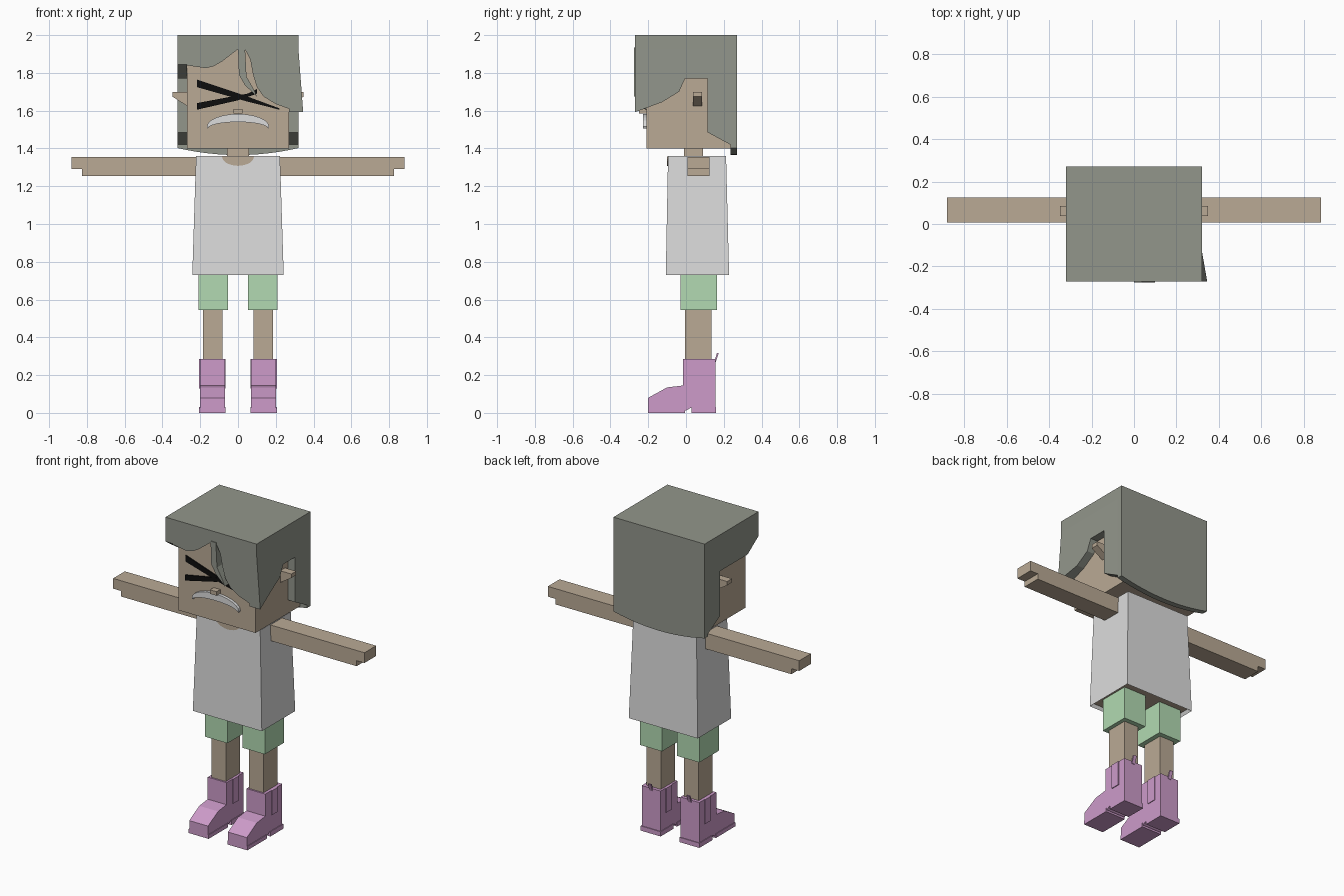
import bpy, bmesh, math

cube = bpy.data.objects.get("Cube")
if cube:
    bpy.data.objects.remove(cube, do_unlink=True)


def material(name, rgb):
    m = bpy.data.materials.new(name)
    m.use_nodes = True
    m.diffuse_color = (*rgb, 1)
    m.node_tree.nodes["Principled BSDF"].inputs["Base Color"].default_value = (*rgb, 1)
    return m


SKIN = material("skin tan", (0.49, 0.40, 0.30))
HAIR = material("hair grey", (0.29, 0.305, 0.26))
SHIRT = material("shirt white", (0.72, 0.72, 0.72))
SHORTS = material("shorts green", (0.445, 0.70, 0.445))
BOOT = material("boot pink", (0.61, 0.33, 0.59))
BLACK = material("eye black", (0.004, 0.004, 0.004))


def finish(name, bm, *mats):
    bmesh.ops.recalc_face_normals(bm, faces=bm.faces[:])
    mesh = bpy.data.meshes.new(name)
    bm.to_mesh(mesh)
    bm.free()
    for m in mats:
        mesh.materials.append(m)
    ob = bpy.data.objects.new(name, mesh)
    bpy.context.collection.objects.link(ob)
    return ob


def prism(name, mat, axis, outline, lo, hi):
    """Extrude an outline along x (y,z points), y (x,z points) or z (x,y points)."""
    bm = bmesh.new()

    def point(p, d):
        return {"x": (d, p[0], p[1]), "y": (p[0], d, p[1]), "z": (p[0], p[1], d)}[axis]

    a = [bm.verts.new(point(p, lo)) for p in outline]
    b = [bm.verts.new(point(p, hi)) for p in outline]
    bm.faces.new(a)
    bm.faces.new(b[::-1])
    for i in range(len(a)):
        j = (i + 1) % len(a)
        bm.faces.new((a[i], a[j], b[j], b[i]))
    return finish(name, bm, mat)


def box(name, mat, x, y, z):
    return prism(name, mat, "z", [(x[0], y[0]), (x[1], y[0]), (x[1], y[1]), (x[0], y[1])], *z)


def span(side, a, b):
    return sorted((side * a, side * b))


# Head, neck, nose
box("head", SKIN, (-0.27, 0.27), (-0.21, 0.235), (1.4, 1.93))
box("neck", SKIN, (-0.057, 0.057), (-0.01, 0.09), (1.34, 1.4))
box("nose", SKIN, (-0.023, 0.023), (-0.248, -0.21), (1.585, 1.61))

# Mouth: downturned crescent
top = [(0.165 * math.cos(t), 1.515 + 0.068 * math.sin(t))
       for t in [math.pi * i / 12 for i in range(13)]]
low = [(0.16 * math.cos(t), 1.505 + 0.035 * math.sin(t))
       for t in [math.pi * i / 12 for i in range(12, -1, -1)]]
prism("mouth", SHIRT, "y", top + low, -0.228, -0.21)

# Crossed tapering eye strokes
prism("eye_stroke_falling", BLACK, "y",
      [(-0.218, 1.765), (-0.218, 1.725), (0.05, 1.648), (0.22, 1.605), (0.22, 1.612), (0.05, 1.675)],
      -0.216, -0.21)
prism("eye_stroke_rising", BLACK, "y",
      [(-0.218, 1.605), (-0.218, 1.64), (0.05, 1.69), (0.1, 1.715), (0.1, 1.69), (0.0, 1.655)],
      -0.218, -0.21)

# Hair cap and front locks
box("hair_top", HAIR, (-0.32, 0.32), (-0.27, 0.27), (1.925, 2.0))
prism("hair_fringe", HAIR, "y",
      [(-0.27, 1.925), (-0.27, 1.84), (-0.17, 1.825), (-0.13, 1.835),
       (-0.085, 1.86), (-0.04, 1.895), (0.0, 1.925)], -0.27, -0.21)
prism("hair_strand", HAIR, "y",
      [(0.0, 1.935), (0.005, 1.79), (0.037, 1.735), (0.1, 1.675),
       (0.085, 1.71), (0.045, 1.78), (0.037, 1.935)], -0.275, -0.225)
prism("hair_sweep", HAIR, "y",
      [(0.037, 1.925), (0.065, 1.87), (0.08, 1.79), (0.1, 1.725), (0.135, 1.675),
       (0.2, 1.635), (0.27, 1.61), (0.27, 1.925)], -0.27, -0.21)

# Hair back with a curved hem
hem = [(0.32 * i / 6, 1.365 + 0.037 * (i / 6) ** 2) for i in range(-6, 7)]
prism("hair_back", HAIR, "y", [(-0.32, 1.925)] + hem + [(0.32, 1.925)], 0.235, 0.27)

# Hair sides, cut out around the ears
rear = [(0.115, 1.77), (0.115, 1.485), (0.235, 1.42), (0.235, 1.925), (-0.27, 1.925)]
prism("hair_side_right", HAIR, "x",
      [(-0.27, 1.845), (-0.16, 1.77)] + rear, -0.32, -0.27)
left = prism("hair_side_left", HAIR, "x",
             [(-0.27, 1.592), (-0.127, 1.645), (-0.037, 1.7), (-0.005, 1.77)] + rear, 0.27, 0.32)
for v in left.data.vertices:  # flared front tip
    if v.co.z < 1.6 and v.co.y < 0 and v.co.x > 0.3:
        v.co.x += 0.025

# Shirt: tapered block with a recessed skin underside
bm = bmesh.new()
rings = []
for x, y0, y1, z in ((0.242, -0.107, 0.228, 0.73), (0.222, -0.095, 0.212, 1.36)):
    rings.append([bm.verts.new((px, py, z)) for px, py in ((-x, y0), (x, y0), (x, y1), (-x, y1))])
under = bm.faces.new(rings[0][::-1])
bm.faces.new(rings[1])
for i in range(4):
    j = (i + 1) % 4
    bm.faces.new((rings[0][i], rings[0][j], rings[1][j], rings[1][i]))
bmesh.ops.recalc_face_normals(bm, faces=bm.faces[:])
bmesh.ops.inset_region(bm, faces=[under], thickness=0.015)
bmesh.ops.translate(bm, verts=under.verts[:], vec=(0, 0, 0.02))
under.material_index = 1
finish("shirt", bm, SHIRT, SKIN)

# Neckline scoop
scoop = [(0.085 * math.cos(t), 1.358 - 0.05 * math.sin(t))
         for t in [math.pi * i / 12 for i in range(13)]]
prism("neckline", SKIN, "y", scoop, -0.101, -0.093)

# Paired parts
boot_profile = [(0.155, 0.03), (0.155, 0.285), (-0.015, 0.285), (-0.015, 0.145),
                (-0.1, 0.135), (-0.2, 0.08), (-0.2, 0.012), (0.0, 0.012), (0.03, 0.03)]
for side, tag in ((-1, "right"), (1, "left")):
    # Ear with slanted underside
    prism("ear_" + tag, SKIN, "y",
          [(side * x, z) for x, z in ((0.26, 1.7), (0.348, 1.7), (0.348, 1.675), (0.27, 1.625))],
          0.038, 0.086)
    # Arm with notched hand
    prism("arm_" + tag, SKIN, "y",
          [(side * x, z) for x, z in ((0.2, 1.355), (0.882, 1.355), (0.882, 1.29),
                                      (0.827, 1.29), (0.827, 1.255), (0.2, 1.255))],
          0.008, 0.125)
    # Leg and shorts
    box("leg_" + tag, SKIN, span(side, 0.082, 0.184), (-0.005, 0.135), (0.25, 0.56))
    box("shorts_leg_" + tag, SHORTS, span(side, 0.053, 0.209), (-0.03, 0.165), (0.545, 0.755))
    # Boot, soles, side panels and pull tab
    prism("boot_" + tag, BOOT, "x", boot_profile, *span(side, 0.07, 0.202))
    box("boot_heel_" + tag, BOOT, span(side, 0.066, 0.206), (0.03, 0.16), (0, 0.03))
    box("boot_sole_" + tag, BOOT, span(side, 0.066, 0.206), (-0.2, -0.005), (0, 0.025))
    for edge, x in (("inner", 0.068), ("outer", 0.204)):
        box("boot_panel_" + edge + "_" + tag, BOOT, span(side, x - 0.003, x + 0.003),
            (0.045, 0.105), (0.13, 0.285))
    prism("boot_tab_" + tag, BOOT, "x",
          [(0.15, 0.27), (0.158, 0.27), (0.174, 0.318), (0.164, 0.318)], *span(side, 0.125, 0.147))
